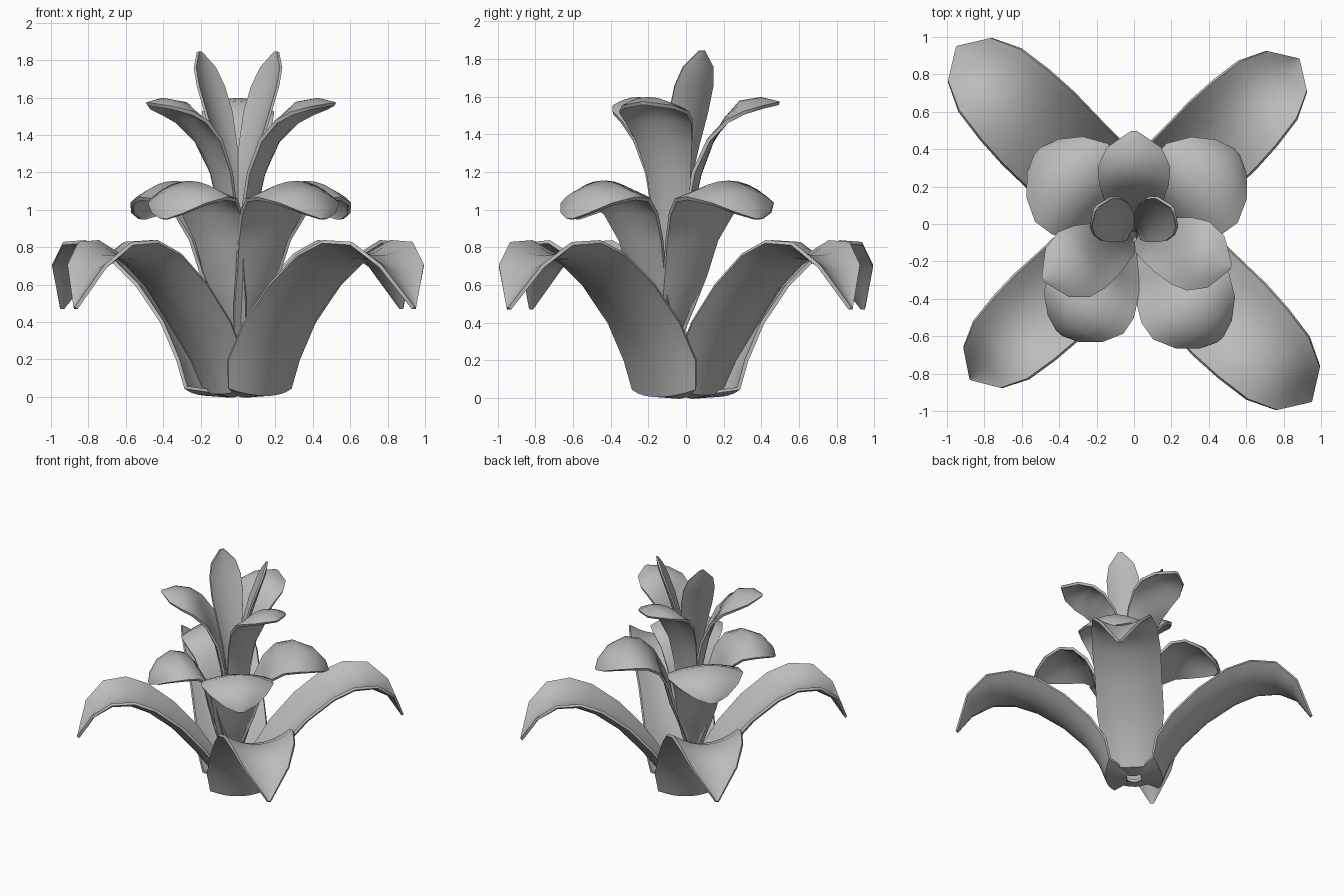
import bpy
import math
from mathutils import Vector

cube = bpy.data.objects.get("Cube")
if cube:
    bpy.data.objects.remove(cube, do_unlink=True)

grey = bpy.data.materials.new("leaf_grey")
grey.use_nodes = True
grey.diffuse_color = (0.5, 0.5, 0.5, 1)
grey.node_tree.nodes["Principled BSDF"].inputs["Base Color"].default_value = (0.5, 0.5, 0.5, 1)

COLUMNS = 8


def leaf(name, path, azimuth, origin=(0, 0), reach=1.0, breadth=1.0, thickness=0.02):
    """Sweep a curved cross-section along (radius, height, half width, cup) rows."""
    angle = math.radians(azimuth)
    out = Vector((math.cos(angle), math.sin(angle), 0))
    side = Vector((-out.y, out.x, 0))
    up = Vector((0, 0, 1))
    base = Vector((origin[0], origin[1], 0))
    verts, faces = [], []
    for i, (r, z, w, cup) in enumerate(path):
        before, after = path[max(i - 1, 0)], path[min(i + 1, len(path) - 1)]
        tangent = Vector((after[0] - before[0], after[1] - before[1])).normalized()
        normal = out * -tangent.y + up * tangent.x
        for j in range(COLUMNS + 1):
            u = 2 * j / COLUMNS - 1
            sag = cup * (1 - u * u)
            verts.append(base + out * r * reach + up * z + side * u * w * breadth - normal * sag)
    row = COLUMNS + 1
    for i in range(len(path) - 1):
        for j in range(COLUMNS):
            a = i * row + j
            faces.append((a, a + row, a + row + 1, a + 1))
    mesh = bpy.data.meshes.new(name)
    mesh.from_pydata(verts, [], faces)
    mesh.materials.append(grey)
    obj = bpy.data.objects.new(name, mesh)
    bpy.context.collection.objects.link(obj)
    solid = obj.modifiers.new("thickness", "SOLIDIFY")
    solid.thickness = thickness
    solid.offset = 0
    bpy.ops.object.select_all(action="DESELECT")
    obj.select_set(True)
    bpy.context.view_layer.objects.active = obj
    bpy.ops.object.modifier_apply(modifier=solid.name)
    bpy.ops.object.shade_smooth_by_angle(angle=math.radians(50))


# Long arching leaves: an outer pair whose bases wrap over an inner pair
outer_base = [(0.05, 0.025, 0.08, 0.02), (0.16, 0.05, 0.235, 0.06), (0.19, 0.2, 0.265, 0.08)]
inner_base = [(0.04, 0.025, 0.06, 0.02), (0.11, 0.05, 0.18, 0.05), (0.16, 0.2, 0.23, 0.07)]
arch = [(0.31, 0.4, 0.265, 0.08), (0.5, 0.6, 0.265, 0.085), (0.72, 0.76, 0.27, 0.09),
        (0.9, 0.83, 0.26, 0.09), (1.09, 0.82, 0.235, 0.08), (1.24, 0.7, 0.165, 0.045),
        (1.335, 0.475, 0.01, 0.0)]
for label, azimuth, reach, breadth, foot in (("front_left", -45, 1, 1, outer_base),
                                             ("back_left", 45, 0.93, 0.93, inner_base),
                                             ("back_right", 135, 1, 1, outer_base),
                                             ("front_right", 223.5, 0.9, 0.9, inner_base)):
    leaf("lower_leaf_" + label, foot + arch, azimuth, reach=reach, breadth=breadth)

# Short broad leaves: cupped stalks that open into domed round blades
middle = [(0.02, 0.3, 0.06, 0.01), (0.08, 0.5, 0.11, 0.02), (0.13, 0.65, 0.14, 0.025),
          (0.18, 0.84, 0.17, 0.02), (0.25, 0.98, 0.21, 0), (0.34, 1.05, 0.255, -0.045),
          (0.44, 1.06, 0.265, -0.085), (0.55, 1.03, 0.205, -0.07), (0.63, 0.98, 0.11, -0.035),
          (0.665, 0.95, 0.02, 0)]
for label, azimuth, reach, breadth in (("front_left", -49, 1.02, 1), ("back_left", 42, 1.08, 1.06),
                                       ("back_right", 137, 1.07, 1.06),
                                       ("front_right", 230, 0.94, 0.97)):
    leaf("middle_leaf_" + label, middle, azimuth, origin=(0.01, -0.1), reach=reach, breadth=breadth)

# Three spreading leaves with domed blades and pointed tips
upper = [(0.02, 0.45, 0.04, 0.01), (0.04, 0.75, 0.08, 0.02), (0.06, 1.0, 0.1, 0.03),
         (0.1, 1.2, 0.12, 0.035), (0.18, 1.37, 0.155, 0.02), (0.28, 1.47, 0.185, -0.015),
         (0.37, 1.515, 0.19, -0.06), (0.47, 1.545, 0.14, -0.045), (0.555, 1.565, 0.01, 0)]
for label, azimuth, reach in (("left", -18, 0.98), ("back", 90, 1), ("right", 206, 0.97)):
    leaf("upper_leaf_" + label, upper, azimuth, origin=(0, -0.06), reach=reach)

# Two narrow upright leaves at the crown
crown = [(0.02, 0.9, 0.04, 0.01), (0.04, 1.15, 0.07, 0.015), (0.08, 1.35, 0.1, 0.025),
         (0.125, 1.52, 0.123, 0.03), (0.175, 1.66, 0.122, 0.025),
         (0.215, 1.76, 0.095, 0.02), (0.25, 1.845, 0.015, 0)]
for label, azimuth in (("left", 35), ("right", 145)):
    leaf("crown_leaf_" + label, crown, azimuth, origin=(0, -0.06), thickness=0.014)
